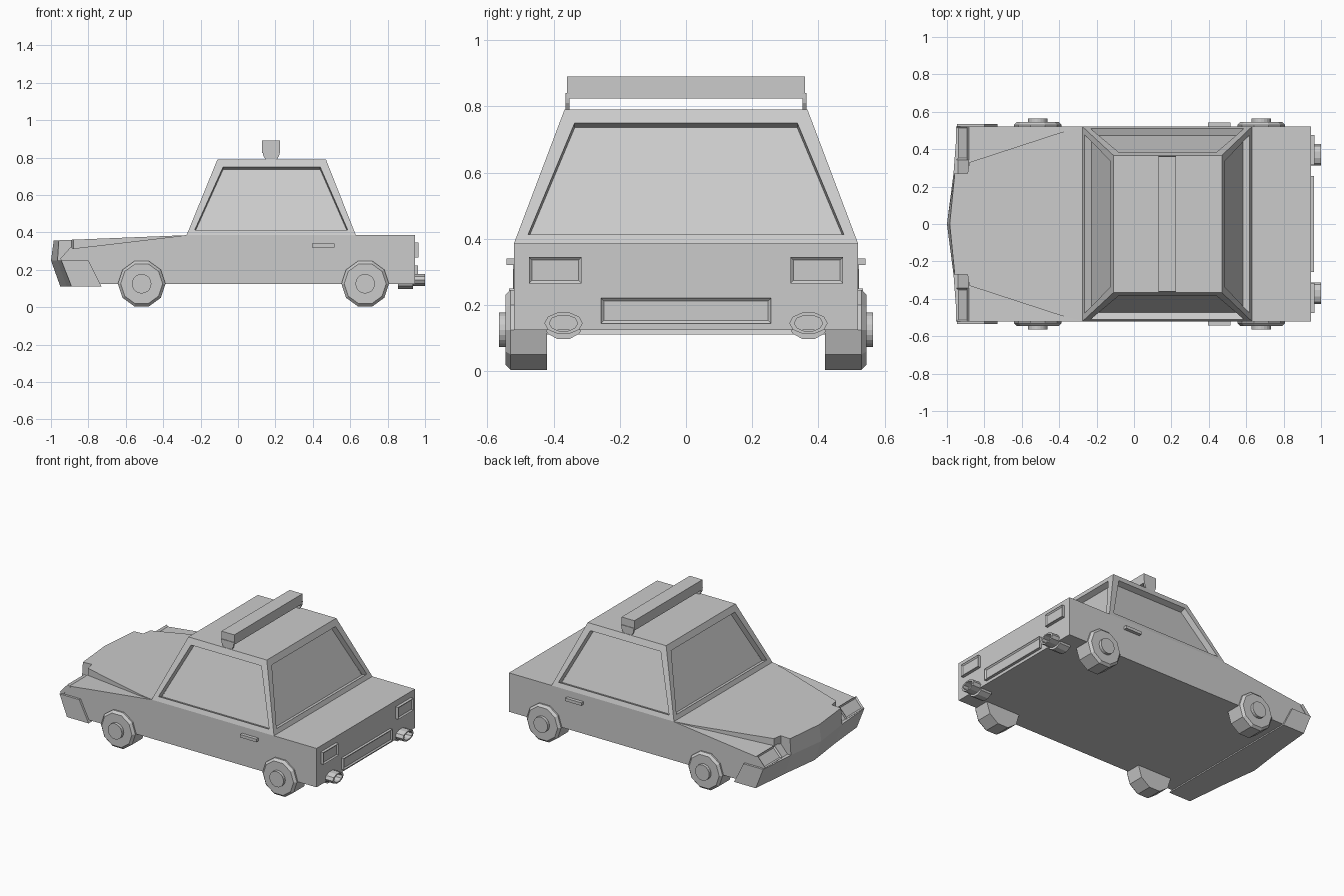
import bpy, bmesh
from math import sin, cos, pi, radians
from mathutils import Matrix, Vector

if "Cube" in bpy.data.objects:
    bpy.data.objects.remove(bpy.data.objects["Cube"])


def finish(name, bm):
    bmesh.ops.recalc_face_normals(bm, faces=bm.faces)
    me = bpy.data.meshes.new(name)
    bm.to_mesh(me)
    bm.free()
    ob = bpy.data.objects.new(name, me)
    bpy.context.collection.objects.link(ob)
    return ob


def loft(loops):
    """Skin between matching loops and cap both ends."""
    bm = bmesh.new()
    rings = [[bm.verts.new(p) for p in lp] for lp in loops]
    for a, b in zip(rings, rings[1:]):
        for i in range(len(a)):
            j = (i + 1) % len(a)
            bm.faces.new((a[i], a[j], b[j], b[i]))
    bm.faces.new(rings[0])
    bm.faces.new(rings[-1])
    bmesh.ops.recalc_face_normals(bm, faces=bm.faces)
    return bm


def mirrored(half, z):
    """Plan outline mirrored across y = 0; z is a function of x."""
    pts = half + [(x, -y) for x, y in reversed(half) if y > 0]
    return [(x, y, z(x)) for x, y in pts]


def rect(x0, x1, y0, y1, z):
    return [(x0, y0, z), (x1, y0, z), (x1, y1, z), (x0, y1, z)]


def panel(name, loc, size, facing=None, rim=0.012, depth=0.01, tilt=0):
    """Box, optionally with a recessed panel on one side."""
    bm = bmesh.new()
    bmesh.ops.create_cube(bm, size=1)
    bmesh.ops.scale(bm, vec=size, verts=bm.verts)
    if facing:
        f = [f for f in bm.faces if f.normal.dot(Vector(facing)) > 0.9]
        bmesh.ops.inset_individual(bm, faces=f, thickness=rim, depth=-depth)
    bmesh.ops.transform(bm, verts=bm.verts, matrix=Matrix.Translation(loc)
                        @ Matrix.Rotation(radians(tilt), 4, 'Y'))
    return finish(name, bm)


def turned(name, loc, profile, n, axis, squash=1.0):
    """Turn (radius, position) pairs around the x or y axis."""
    loops = []
    for r, t in profile:
        lp = []
        for i in range(n):
            a = 2 * pi * i / n
            u, v = r * cos(a), r * sin(a) * squash
            p = (t, u, v) if axis == 'X' else (u, t, v)
            lp.append(Vector(loc) + Vector(p))
        loops.append(lp)
    return finish(name, loft(loops))


# Lower body: side profile with sloping front wings
side = [(-0.27, 0.385), (0.945, 0.385), (0.945, 0.125), (-0.87, 0.125),
        (-0.94, 0.25), (-0.885, 0.313)]
finish("body", loft([[(x, y, z) for x, z in side] for y in (-0.52, 0.52)]))

# Raised hood with pointed nose
hood_top = [(-0.985, 0), (-0.958, 0.27), (-0.89, 0.27), (-0.88, 0.33),
            (-0.39, 0.49), (-0.27, 0.52)]
hood_low = [(-1.0, 0), (-0.965, 0.27)] + hood_top[2:]
finish("hood", loft([mirrored(hood_low, lambda x: 0.25),
                     mirrored(hood_top, lambda x: 0.385 + (x + 0.27) * 0.04)]))

# Front bumper wrapping round the corners
bump_top = [(-1.0, 0), (-0.965, 0.27), (-0.945, 0.535), (-0.80, 0.535)]
bump_low = [(-0.95, 0), (-0.915, 0.27), (-0.89, 0.535), (-0.73, 0.535)]
finish("front_bumper", loft([mirrored(bump_low, lambda x: 0.11),
                             mirrored(bump_top, lambda x: 0.25)]))

# Cabin with four recessed windows
cab = loft([rect(-0.275, 0.63, -0.52, 0.52, 0.385),
            rect(-0.11, 0.47, -0.367, 0.367, 0.79)])
walls = [f for f in cab.faces if abs(f.normal.z) < 0.9]
bmesh.ops.inset_individual(cab, faces=walls, thickness=0.053)
bmesh.ops.inset_individual(cab, faces=walls, thickness=0.0005, depth=-0.038)
finish("cabin", cab)

# Roof light bar
panel("roof_bar", (0.177, 0, 0.857), (0.095, 0.72, 0.066))

# Number plate panel
panel("rear_plate", (0.95, 0, 0.183), (0.025, 0.515, 0.077), (1, 0, 0), 0.013, 0.008)

for s, tag in ((1, "left"), (-1, "right")):
    # Bar supports
    y0, y1 = sorted((s * 0.352, s * 0.364))
    finish("bar_support_" + tag, loft([rect(0.15, 0.205, y0, y1, 0.785),
                                       rect(0.135, 0.22, y0, y1, 0.81),
                                       rect(0.13, 0.225, y0, y1, 0.84)]))
    # Lights and door handle
    panel("headlight_" + tag, (-0.913, s * 0.432, 0.282), (0.025, 0.18, 0.088),
          (-1, 0, 0), 0.014, 0.008, 42)
    panel("tail_light_" + tag, (0.95, s * 0.395, 0.305), (0.03, 0.16, 0.08),
          (1, 0, 0), 0.013, 0.008)
    panel("door_handle_" + tag, (0.455, s * 0.525, 0.33), (0.12, 0.034, 0.02))
    # Exhaust: silencer and hollow tip
    turned("silencer_" + tag, (0, s * 0.37, 0.14), [(0.06, 0.855), (0.06, 0.935)],
           10, 'X', 0.75)
    turned("exhaust_tip_" + tag, (0, s * 0.37, 0.145),
           [(0.058, 0.90), (0.058, 1.0), (0.043, 1.0), (0.043, 0.93)], 10, 'X', 0.58)
    # Ten-sided wheels with round hubs
    for x, end in ((-0.515, "front"), (0.68, "rear")):
        turned(f"wheel_{end}_{tag}", (x, 0, 0.125),
               [(0.127, s * 0.42), (0.127, s * 0.53), (0.112, s * 0.545)], 10, 'Y')
        turned(f"hub_{end}_{tag}", (x, 0, 0.125),
               [(0.052, s * 0.53), (0.052, s * 0.565)], 20, 'Y')
